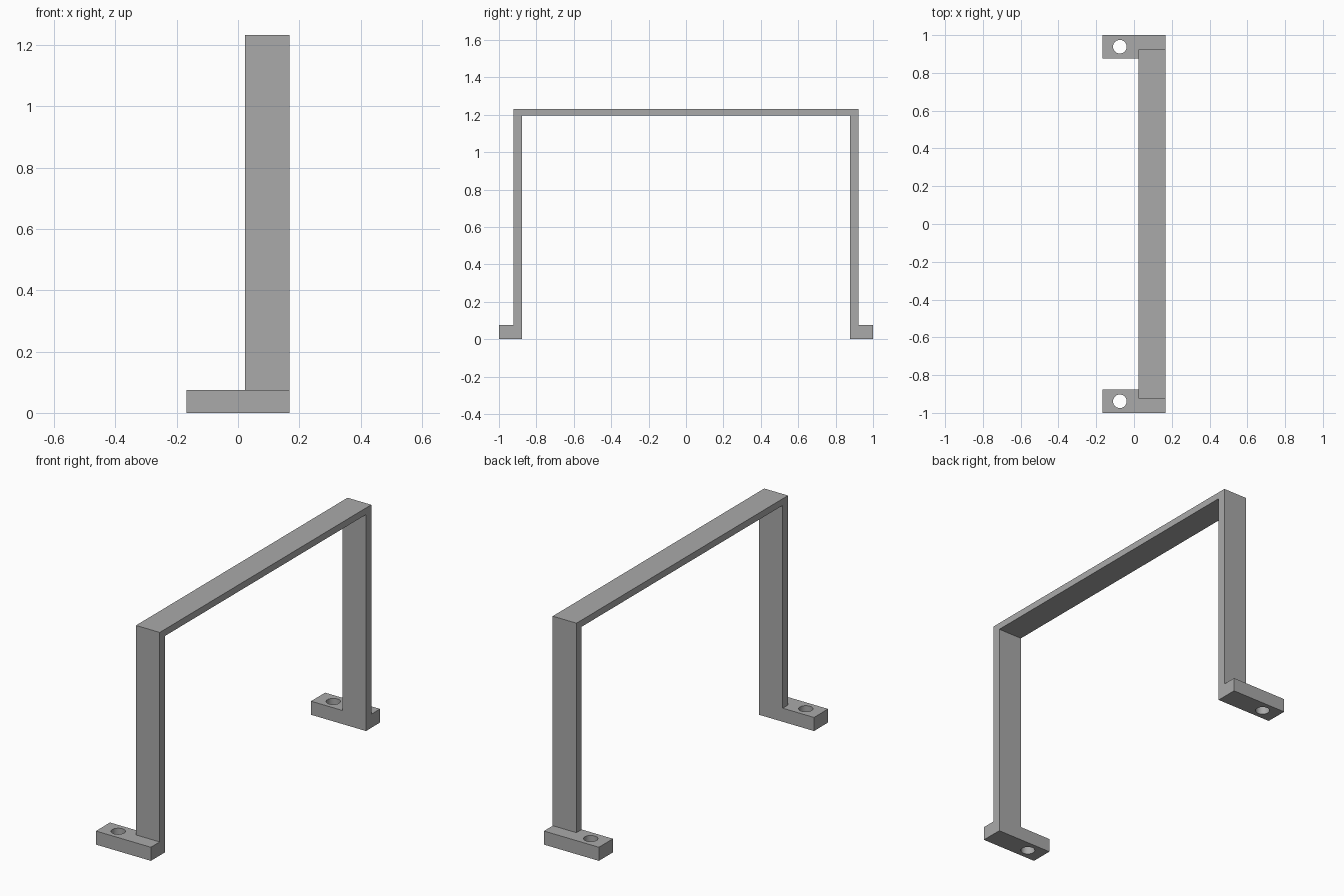
import bpy
import bmesh

if "Cube" in bpy.data.objects:
    bpy.data.objects.remove(bpy.data.objects["Cube"], do_unlink=True)

# Main dimensions
HALF_W = 0.168                  # half the foot length along x
BAR_X = 0.023                   # inner edge of the bar along x
INNER_Y, LEG_Y, FOOT_Y = 0.877, 0.923, 1.0
FOOT_Z, BEAM_Z, TOP_Z = 0.075, 1.195, 1.232
HOLE_X, HOLE_R = -0.075, 0.036

grey = bpy.data.materials.new("plain grey")
grey.use_nodes = True
colour = (0.4, 0.4, 0.4, 1.0)
grey.diffuse_color = colour
grey.node_tree.nodes["Principled BSDF"].inputs["Base Color"].default_value = colour


def make_object(name, bm):
    bmesh.ops.recalc_face_normals(bm, faces=bm.faces)
    mesh = bpy.data.meshes.new(name)
    bm.to_mesh(mesh)
    bm.free()
    mesh.materials.append(grey)
    obj = bpy.data.objects.new(name, mesh)
    bpy.context.collection.objects.link(obj)
    return obj


def extrude_profile(name, points, x0, x1):
    """Extrude a closed (y, z) outline along x."""
    bm = bmesh.new()
    face = bm.faces.new([bm.verts.new((x0, y, z)) for y, z in points])
    grown = bmesh.ops.extrude_face_region(bm, geom=[face])["geom"]
    verts = [v for v in grown if isinstance(v, bmesh.types.BMVert)]
    bmesh.ops.translate(bm, verts=verts, vec=(x1 - x0, 0, 0))
    return make_object(name, bm)


def combine(target, other, operation):
    """Apply an exact boolean and discard the second object."""
    mod = target.modifiers.new("combine", "BOOLEAN")
    mod.operation, mod.solver, mod.object = operation, "EXACT", other
    bpy.context.view_layer.objects.active = target
    bpy.ops.object.modifier_apply(modifier=mod.name)
    bpy.data.objects.remove(other, do_unlink=True)


# Bent flat bar: two legs with outward flanges, joined by the top beam
outer = [(FOOT_Y, 0), (FOOT_Y, FOOT_Z), (LEG_Y, FOOT_Z), (LEG_Y, TOP_Z)]
inner = [(INNER_Y, BEAM_Z), (INNER_Y, 0)]
half = outer
outline = half + [(-y, z) for y, z in reversed(half)]
outline += [(-y, z) for y, z in reversed(inner)] + inner
bracket = extrude_profile("bracket_frame", outline, BAR_X, HALF_W)

# Mounting feet, each with a round screw hole, fused to the bar
for side in (-1, 1):
    y0, y1 = side * INNER_Y, side * FOOT_Y
    foot = extrude_profile("foot", [(y0, 0), (y1, 0), (y1, FOOT_Z), (y0, FOOT_Z)],
                           -HALF_W, BAR_X)
    bm = bmesh.new()
    bmesh.ops.create_cone(bm, cap_ends=True, segments=48, radius1=HOLE_R,
                          radius2=HOLE_R, depth=FOOT_Z * 3)
    bmesh.ops.translate(bm, verts=bm.verts, vec=(HOLE_X, (y0 + y1) / 2, 0))
    combine(foot, make_object("hole_cutter", bm), "DIFFERENCE")
    combine(bracket, foot, "UNION")

# Smooth hole walls, crisp edges elsewhere
bpy.ops.object.select_all(action="DESELECT")
bracket.select_set(True)
bpy.context.view_layer.objects.active = bracket
bpy.ops.object.shade_smooth_by_angle()
